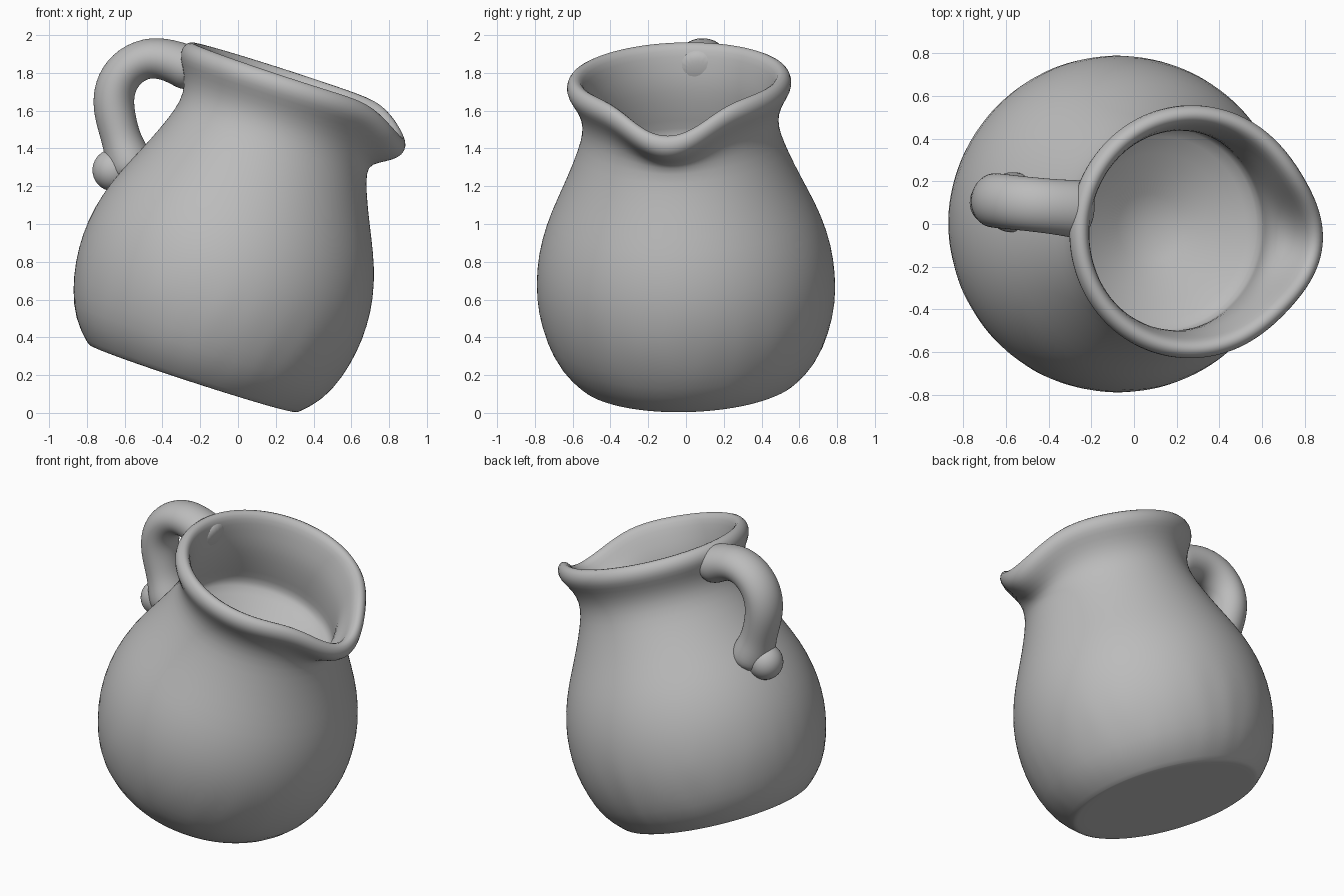
import bpy, bmesh, math
from mathutils import Matrix, Vector, noise

old = bpy.data.objects.get("Cube")
if old:
    bpy.data.objects.remove(old, do_unlink=True)

# One plain clay colour
clay = bpy.data.materials.new("grey_clay")
clay.use_nodes = True
GREY = (0.5, 0.5, 0.5, 1)
clay.diffuse_color = GREY
bsdf = clay.node_tree.nodes["Principled BSDF"]
bsdf.inputs["Base Color"].default_value = GREY
bsdf.inputs["Roughness"].default_value = 0.7

# The jug leans towards its spout and is turned slightly about z
TURN = (Matrix.Translation((-0.08, 0, 0)) @ Matrix.Rotation(math.radians(-6), 4, 'Z')
        @ Matrix.Translation((0.08, 0, 0)))
LEAN = Matrix.Translation((-0.24, 0, 0.18)) @ Matrix.Rotation(math.radians(18.1), 4, 'Y')


def finish(bm, name, matrix, levels=1):
    bmesh.ops.recalc_face_normals(bm, faces=bm.faces)
    bm.transform(matrix)
    mesh = bpy.data.meshes.new(name)
    bm.to_mesh(mesh)
    bm.free()
    mesh.materials.append(clay)
    mesh.polygons.foreach_set("use_smooth", [True] * len(mesh.polygons))
    obj = bpy.data.objects.new(name, mesh)
    bpy.context.collection.objects.link(obj)
    sub = obj.modifiers.new("smooth", 'SUBSURF')
    sub.levels = sub.render_levels = levels
    return obj


def loft(bm, rings):
    for a, b in zip(rings, rings[1:]):
        for i in range(len(a)):
            j = (i + 1) % len(a)
            bm.faces.new((a[i], a[j], b[j], b[i]))


def smoothstep(lo, hi, v):
    t = min(max((v - lo) / (hi - lo), 0), 1)
    return t * t * (3 - 2 * t)


# Body: lathed profile (radius, height), outside up over the rim to the inner floor
profile = [(0.3, 0), (0.55, 0), (0.575, 0), (0.595, 0.012), (0.69, 0.11), (0.75, 0.25),
           (0.785, 0.4), (0.793, 0.55), (0.778, 0.7), (0.733, 0.86), (0.67, 1.0),
           (0.604, 1.14), (0.547, 1.28), (0.517, 1.38), (0.52, 1.47), (0.558, 1.55),
           (0.592, 1.6), (0.598, 1.65), (0.575, 1.69), (0.54, 1.697), (0.51, 1.67),
           (0.49, 1.6), (0.468, 1.5), (0.468, 1.4), (0.48, 1.28), (0.5, 1.19),
           (0.46, 1.15), (0.25, 1.05)]
SEG = 80
bm = bmesh.new()
rings = []
for r, h in profile:
    ring = []
    for i in range(SEG):
        a = math.tau * i / SEG
        off = (a + math.pi) % math.tau - math.pi
        # Spout: pull the front of the rim outwards and down
        pull = math.exp(-(off / 0.42) ** 2) * smoothstep(1.3, 1.6, h)
        rr, hh = r + 0.1 * pull, h - 0.13 * pull
        # Faint hand-worked dents low on the belly
        if 0.1 < h < 0.5:
            rr += 0.006 * noise.noise(Vector((math.cos(a), math.sin(a), h)) * 9)
        ring.append(bm.verts.new((rr * math.cos(a), rr * math.sin(a), hh)))
    rings.append(ring)
loft(bm, rings)
for ring, h in ((rings[0], 0), (rings[-1], 0.95)):
    centre = bm.verts.new((0, 0, h))
    for i in range(SEG):
        bm.faces.new((ring[i], ring[(i + 1) % SEG], centre))
finish(bm, "jug_body", TURN @ LEAN)

# Handle: tube along a bent path (x, z, radius), flared where it joins the body
path = [(-0.205, 1.8, 0.07), (-0.25, 1.815, 0.125), (-0.33, 1.855, 0.115),
        (-0.46, 1.89, 0.112), (-0.58, 1.845, 0.112), (-0.655, 1.75, 0.113),
        (-0.672, 1.64, 0.112), (-0.65, 1.53, 0.107), (-0.62, 1.43, 0.105),
        (-0.585, 1.33, 0.13), (-0.55, 1.25, 0.12)]
SIDE_SHIFT = 0.05
bm = bmesh.new()
rings = []
for k, (x, z, r) in enumerate(path):
    p, q = path[max(k - 1, 0)], path[min(k + 1, len(path) - 1)]
    tangent = Vector((q[0] - p[0], 0, q[1] - p[1])).normalized()
    side = Vector((0, 1, 0))
    up = tangent.cross(side)
    centre = Vector((x, SIDE_SHIFT, z))
    rings.append([bm.verts.new(centre + r * (1.15 * side * math.cos(a) + up * math.sin(a)))
                  for a in (math.tau * i / 20 for i in range(20))])
loft(bm, rings)
bm.faces.new(rings[0])
bm.faces.new(rings[-1])
finish(bm, "handle", TURN, 2)

# Rounded clay knob under the handle
bm = bmesh.new()
bmesh.ops.create_uvsphere(bm, u_segments=24, v_segments=14, radius=0.112)
finish(bm, "handle_knob", TURN @ Matrix.Translation((-0.668, SIDE_SHIFT - 0.01, 1.285)))
